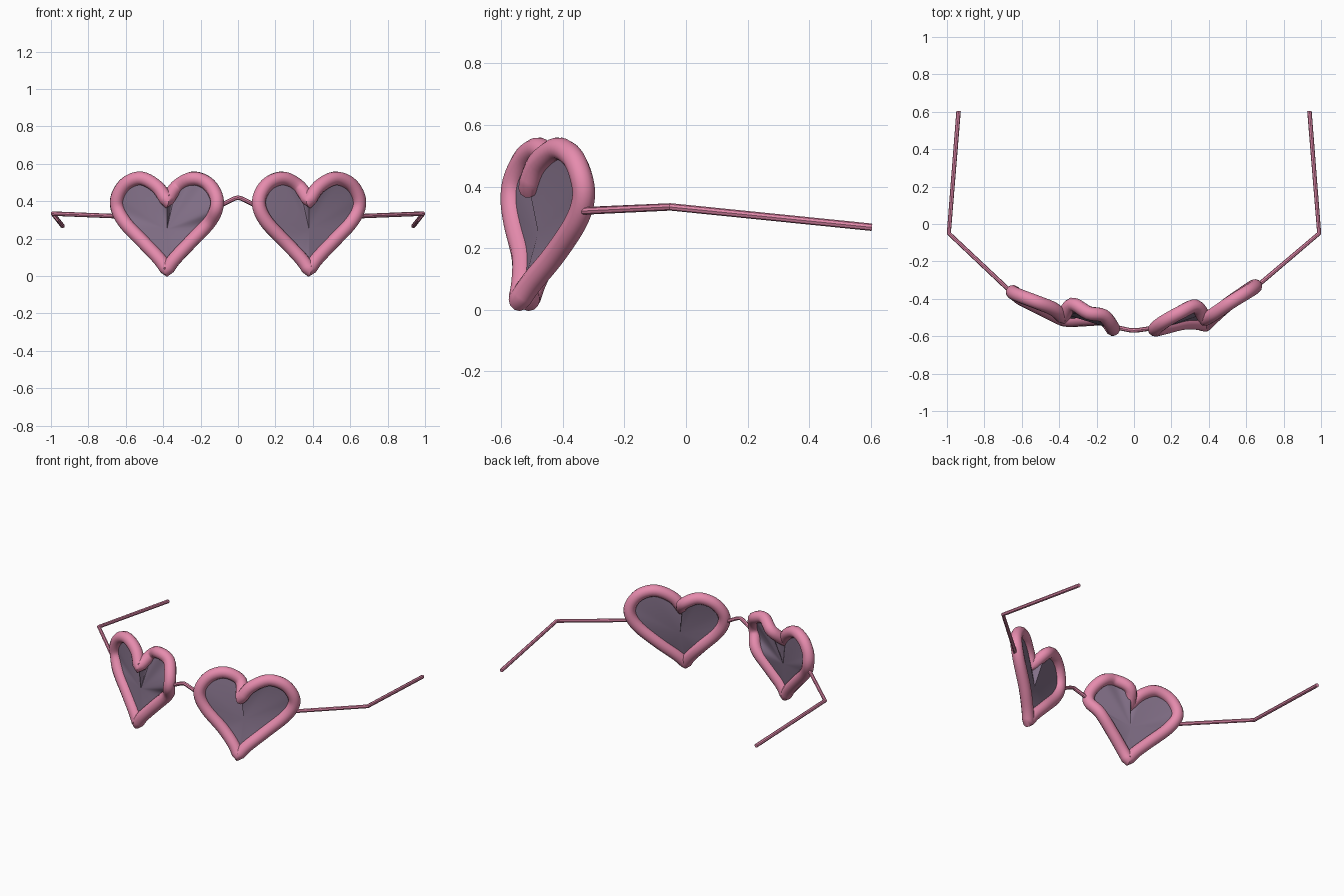
import bpy, bmesh
from mathutils import Vector

if "Cube" in bpy.data.objects:
    bpy.data.objects.remove(bpy.data.objects["Cube"])


def material(name, color):
    m = bpy.data.materials.new(name)
    m.diffuse_color = color
    m.use_nodes = True
    m.node_tree.nodes["Principled BSDF"].inputs["Base Color"].default_value = m.diffuse_color
    return m


PINK = material("pink_frame", (0.79, 0.26, 0.42, 1))
DARK = material("tinted_lens", (0.23, 0.165, 0.25, 1))

# Outer half of the heart as (offset from heart centre, height), dip to tip
HALF = [(0, 0.40), (0.05, 0.475), (0.135, 0.522), (0.215, 0.497), (0.262, 0.43),
        (0.264, 0.36), (0.22, 0.28), (0.12, 0.175), (0.04, 0.09), (0, 0.033)]
CENTRE = 0.38

# Depth of each half-heart point: the rims are hand-bent, so each half differs
DEPTH = {
    ("right", "outer"): [-.51, -.48, -.42, -.37, -.34, -.333, -.36, -.43, -.50, -.54],
    ("right", "inner"): [-.51, -.44, -.475, -.52, -.555, -.565, -.555, -.53, -.53, -.54],
    ("left", "outer"): [-.50, -.455, -.42, -.39, -.37, -.365, -.40, -.45, -.49, -.51],
    ("left", "inner"): [-.50, -.43, -.475, -.49, -.545, -.56, -.51, -.51, -.515, -.51],
}


def smooth_path(pts, steps=5):
    """Catmull-Rom interpolation through the points, free at both ends."""
    p = [pts[0]] + pts + [pts[-1]]
    out = []
    for i in range(1, len(p) - 2):
        a, b, c, d = p[i - 1:i + 3]
        for s in range(steps):
            t = s / steps
            out.append(0.5 * (2 * b + (c - a) * t + (2 * a - 5 * b + 4 * c - d) * t * t
                              + (3 * b - a - 3 * c + d) * t ** 3))
    return out + [pts[-1]]


def finish(obj, mat):
    obj.data.materials.append(mat)
    bpy.ops.object.select_all(action='DESELECT')
    obj.select_set(True)
    bpy.context.view_layer.objects.active = obj


def tube(name, pts, radius, cyclic=False, res=4):
    cu = bpy.data.curves.new(name, 'CURVE')
    cu.dimensions = '3D'
    cu.bevel_depth = radius
    cu.bevel_resolution = res
    cu.use_fill_caps = True
    sp = cu.splines.new('POLY')
    sp.points.add(len(pts) - 1)
    for q, v in zip(sp.points, pts):
        q.co = (*v, 1)
    sp.use_cyclic_u = cyclic
    obj = bpy.data.objects.new(name, cu)
    bpy.context.collection.objects.link(obj)
    finish(obj, PINK)
    bpy.ops.object.convert(target='MESH')
    bpy.ops.object.shade_smooth_by_angle(angle=0.7)


def lens(name, loop, centre):
    bm = bmesh.new()
    c = bm.verts.new(centre)
    ring = [bm.verts.new(v) for v in loop]
    for i, v in enumerate(ring):
        bm.faces.new((c, v, ring[(i + 1) % len(ring)]))
    bmesh.ops.recalc_face_normals(bm, faces=bm.faces)
    me = bpy.data.meshes.new(name)
    bm.to_mesh(me)
    bm.free()
    obj = bpy.data.objects.new(name, me)
    bpy.context.collection.objects.link(obj)
    finish(obj, DARK)
    bpy.ops.object.shade_smooth_by_angle(angle=0.5)


for side, sx in (("right", 1), ("left", -1)):
    # Heart rim: outer half down to the tip, inner half back up to the dip
    halves = []
    for part, sp in (("outer", 1), ("inner", -1)):
        pts = [Vector((sx * (CENTRE + sp * dx), y, z))
               for (dx, z), y in zip(HALF, DEPTH[side, part])]
        halves.append(smooth_path(pts))
    loop = halves[0] + halves[1][-2:0:-1]
    tube(side + "_rim", loop, 0.037, cyclic=True)
    # Tinted lens fanned from the heart's middle
    lens(side + "_lens", loop, (sx * CENTRE, -0.48, 0.25))
    # Hinge arm and temple in one bent rod
    y0 = DEPTH[side, "outer"][5]
    tube(side + "_temple", [Vector((sx * 0.645, y0 - 0.01, 0.32)),
                            Vector((sx * 0.99, -0.05, 0.334)),
                            Vector((sx * 0.938, 0.603, 0.268))], 0.012, res=2)

# Nose bridge
tube("bridge", [Vector((-0.11, -0.55, 0.37)), Vector((-0.02, -0.568, 0.414)), Vector((0, -0.569, 0.42)),
                Vector((0.02, -0.568, 0.414)), Vector((0.11, -0.555, 0.37))], 0.012, res=2)
